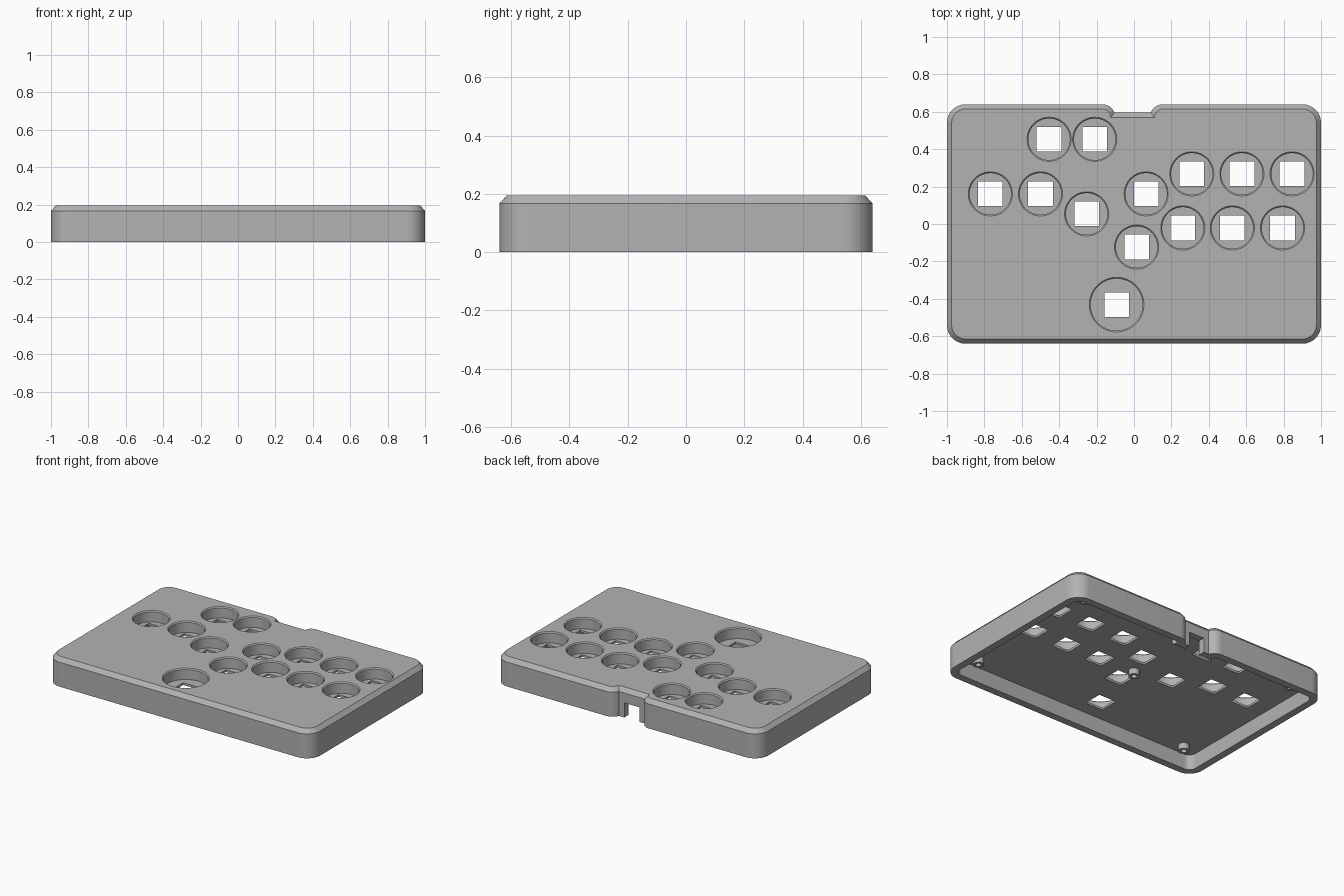
import bpy, bmesh
from math import sin, cos, pi, asin, radians

if "Cube" in bpy.data.objects:
    bpy.data.objects.remove(bpy.data.objects["Cube"])

HX, HY, TOP = 1.0, 0.64, 0.195
UNDER, FLOOR = 0.105, 0.12      # plate underside and well floor

grey = bpy.data.materials.new("case grey")
grey.use_nodes = True
colour = (0.45, 0.45, 0.45, 1)
grey.diffuse_color = colour
grey.node_tree.nodes["Principled BSDF"].inputs["Base Color"].default_value = colour


def arc(cx, cy, r, a0, a1, n=12):
    return [(cx + r * cos(a0 + (a1 - a0) * i / n), cy + r * sin(a0 + (a1 - a0) * i / n))
            for i in range(n + 1)]


def outline(d):
    """Rounded case outline with a rear notch, inset by d."""
    r, k = 0.1, 0.07
    cx, cy = HX - r, HY - r
    end = asin(max(-1, (0.025 - d) / (k - d)))
    pts = arc(-cx, -cy, r - d, pi, 1.5 * pi) + arc(cx, -cy, r - d, -pi / 2, 0)
    pts += arc(cx, cy, r - d, 0, pi / 2)
    pts += arc(0.155, HY - k, k - d, pi / 2, pi - end)
    pts += arc(-0.17, HY - k, k - d, end, pi / 2)
    pts += arc(-cx, cy, r - d, pi / 2, pi)
    return pts


def circle(x, y, r, n=64):
    return arc(x, y, r, 0, 2 * pi * (n - 1) / n, n - 1)


def square(x, y, h):
    return [(x - h, y - h), (x + h, y - h), (x + h, y + h), (x - h, y + h)]


def loft(bm, layers):
    """Closed solid through stacked (points, z) layers."""
    rings = [[bm.verts.new((x, y, z)) for x, y in pts] for pts, z in layers]
    n = len(rings[0])
    for a, b in zip(rings, rings[1:]):
        for i in range(n):
            bm.faces.new((a[i], a[(i + 1) % n], b[(i + 1) % n], b[i]))
    bm.faces.new(rings[0][::-1])
    bm.faces.new(rings[-1])


def make(name, solids):
    bm = bmesh.new()
    for layers in solids:
        loft(bm, layers)
    bmesh.ops.recalc_face_normals(bm, faces=bm.faces)
    mesh = bpy.data.meshes.new(name)
    bm.to_mesh(mesh)
    bm.free()
    mesh.materials.append(grey)
    ob = bpy.data.objects.new(name, mesh)
    bpy.context.collection.objects.link(ob)
    return ob


def select(ob):
    bpy.ops.object.select_all(action='DESELECT')
    ob.select_set(True)
    bpy.context.view_layer.objects.active = ob


def cut(ob, solids):
    cutter = make("cutter", solids)
    cutter.hide_render = True
    mod = ob.modifiers.new("cut", 'BOOLEAN')
    mod.operation, mod.solver, mod.object = 'DIFFERENCE', 'EXACT', cutter
    select(ob)
    bpy.ops.object.modifier_apply(modifier=mod.name)
    bpy.data.objects.remove(cutter)


# Button centres: left hand, right hand rows, then the large thumb button
SMALL, LARGE = 0.118, 0.146
buttons = [(x, y, SMALL) for x, y in (
    (-.454, .453), (-.21, .453), (-.768, .161), (-.5, .161), (-.253, .054),
    (.065, .161), (.309, .268), (.577, .268), (.845, .268),
    (.014, -.123), (.261, -.021), (.526, -.021), (.794, -.021))]
buttons.append((-.093, -.431, LARGE))

# Case shell with chamfered top
case = make("case", [[(outline(0), 0), (outline(0), 0.167), (outline(0.025), TOP)]])

# Hollow underside
cut(case, [[(outline(0.05), -0.05), (outline(0.05), UNDER)]])

# Round button wells with a narrow bevelled rim
cut(case, [[(circle(x, y, r - 0.007), FLOOR), (circle(x, y, r - 0.007), TOP - 0.007),
            (circle(x, y, r), TOP), (circle(x, y, r), TOP + 0.03)] for x, y, r in buttons])

# Square switch openings through the plate
cut(case, [[(square(x, y, 0.066), UNDER - 0.02), (square(x, y, 0.066), FLOOR + 0.02)]
           for x, y, r in buttons])

# Cable slot in the rear notch
slot = [(-0.065, 0.5), (0.05, 0.5), (0.05, 0.7), (-0.065, 0.7)]
cut(case, [[(slot, -0.05), (slot, 0.1)]])

# Screw posts under the plate
posts = [(0, 0)] + [(sx * 0.83, sy * 0.51) for sx in (-1, 1) for sy in (-1, 1)]
screw_posts = make("screw_posts", [[(circle(x, y, 0.035, 32), 0.065),
                                    (circle(x, y, 0.035, 32), UNDER + 0.005)] for x, y in posts])
cut(screw_posts, [[(circle(x, y, 0.018, 24), 0.04), (circle(x, y, 0.018, 24), UNDER)]
                  for x, y in posts])

for ob in (case, screw_posts):
    select(ob)
    bpy.ops.object.shade_smooth_by_angle(angle=radians(25))
